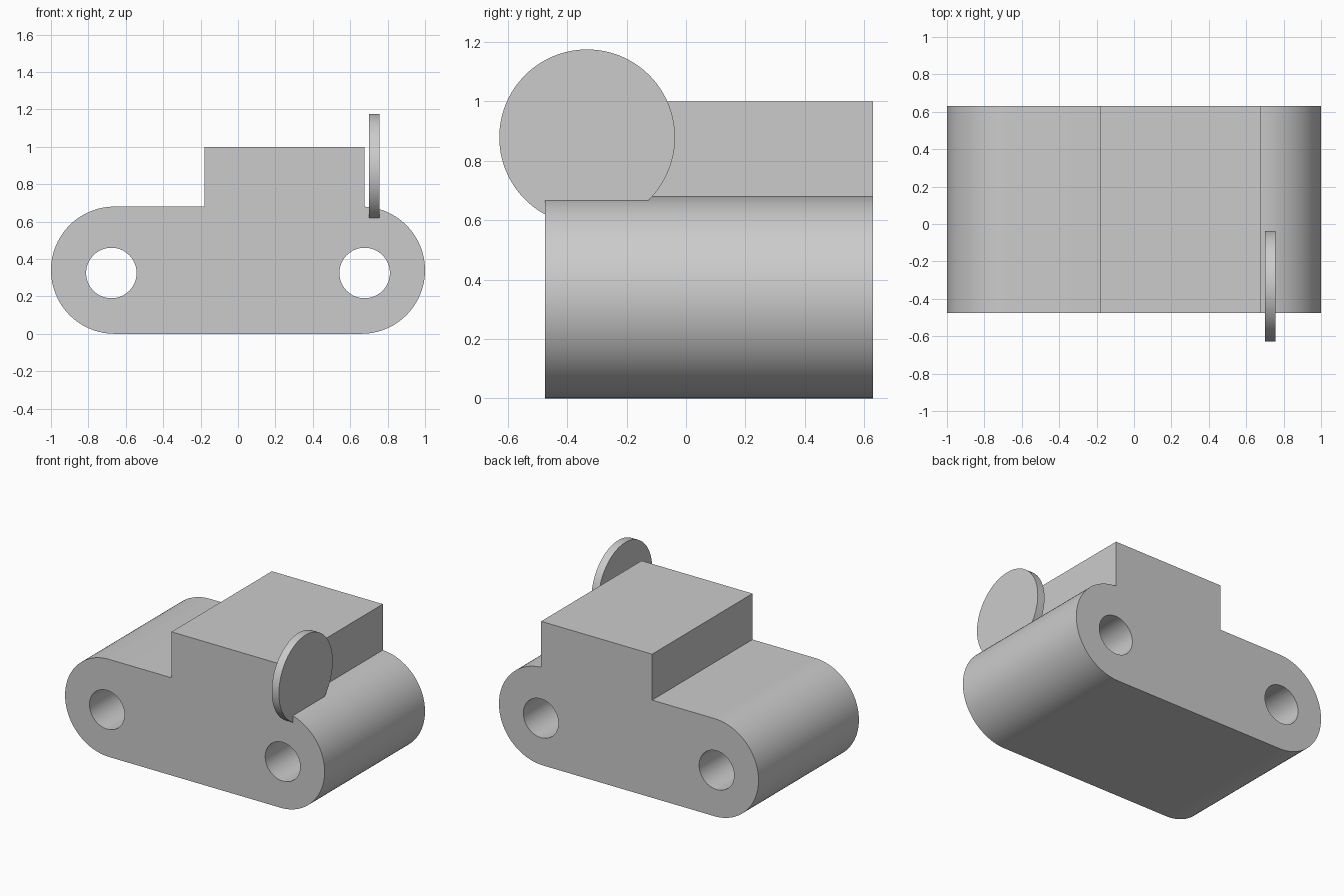
import bpy, math
from math import sin, cos, pi

if "Cube" in bpy.data.objects:
    bpy.data.objects.remove(bpy.data.objects["Cube"])

grey = bpy.data.materials.new("light grey")
grey.diffuse_color = (0.6, 0.6, 0.6, 1)
grey.use_nodes = True
grey.node_tree.nodes["Principled BSDF"].inputs["Base Color"].default_value = grey.diffuse_color

Y_FRONT, Y_BACK = -0.475, 0.63
R = 0.34            # radius of the rounded ends
CX = 1.0 - R        # centre of the rounded ends


def arc(cx, cz, r, a0, a1, n):
    return [(cx + r * cos(a0 + (a1 - a0) * i / n),
             cz + r * sin(a0 + (a1 - a0) * i / n)) for i in range(n + 1)]


def finish(obj):
    obj.data.materials.clear()
    obj.data.materials.append(grey)
    bpy.ops.object.select_all(action='DESELECT')
    obj.select_set(True)
    bpy.context.view_layer.objects.active = obj
    bpy.ops.object.shade_smooth_by_angle(angle=math.radians(30))


# Body: rounded link outline with a raised block, pierced by two holes
z_step = R + math.sqrt(R * R - (0.675 - CX) ** 2)
right_end = [p for p in arc(CX, R, R, -pi / 2, pi / 2, 48) if p[0] > 0.676 or p[1] < R]
outline = (right_end
           + [(0.675, z_step), (0.675, 1.0), (-0.18, 1.0), (-0.18, 2 * R)]
           + arc(-CX, R, R, pi / 2, 3 * pi / 2, 48))
holes = [arc(s * 0.677, 0.325, 0.135, 0, 2 * pi, 64)[:-1] for s in (-1, 1)]

curve = bpy.data.curves.new("body_profile", 'CURVE')
curve.dimensions = '2D'
curve.fill_mode = 'BOTH'
curve.extrude = (Y_BACK - Y_FRONT) / 2
for loop in [outline] + holes:
    spline = curve.splines.new('POLY')
    spline.points.add(len(loop) - 1)
    for point, (x, z) in zip(spline.points, loop):
        point.co = (x, z, 0, 1)
    spline.use_cyclic_u = True
body = bpy.data.objects.new("body", curve)
bpy.context.collection.objects.link(body)
body.rotation_euler = (pi / 2, 0, 0)
body.location.y = (Y_BACK + Y_FRONT) / 2
body.select_set(True)
bpy.context.view_layer.objects.active = body
bpy.ops.object.convert(target='MESH')
body = bpy.context.object
body.name = "body"

# Weld the caps to the walls
bpy.ops.object.mode_set(mode='EDIT')
bpy.ops.mesh.select_all(action='SELECT')
bpy.ops.mesh.remove_doubles(threshold=0.0001)
bpy.ops.mesh.normals_make_consistent(inside=False)
bpy.ops.object.mode_set(mode='OBJECT')
finish(body)

# Thin upright disc sunk into the right shoulder
bpy.ops.mesh.primitive_cylinder_add(vertices=96, radius=0.296, depth=0.055,
                                    location=(0.728, -0.333, 0.879),
                                    rotation=(0, pi / 2, 0))
disc = bpy.context.object
disc.name = "side_disc"
finish(disc)
